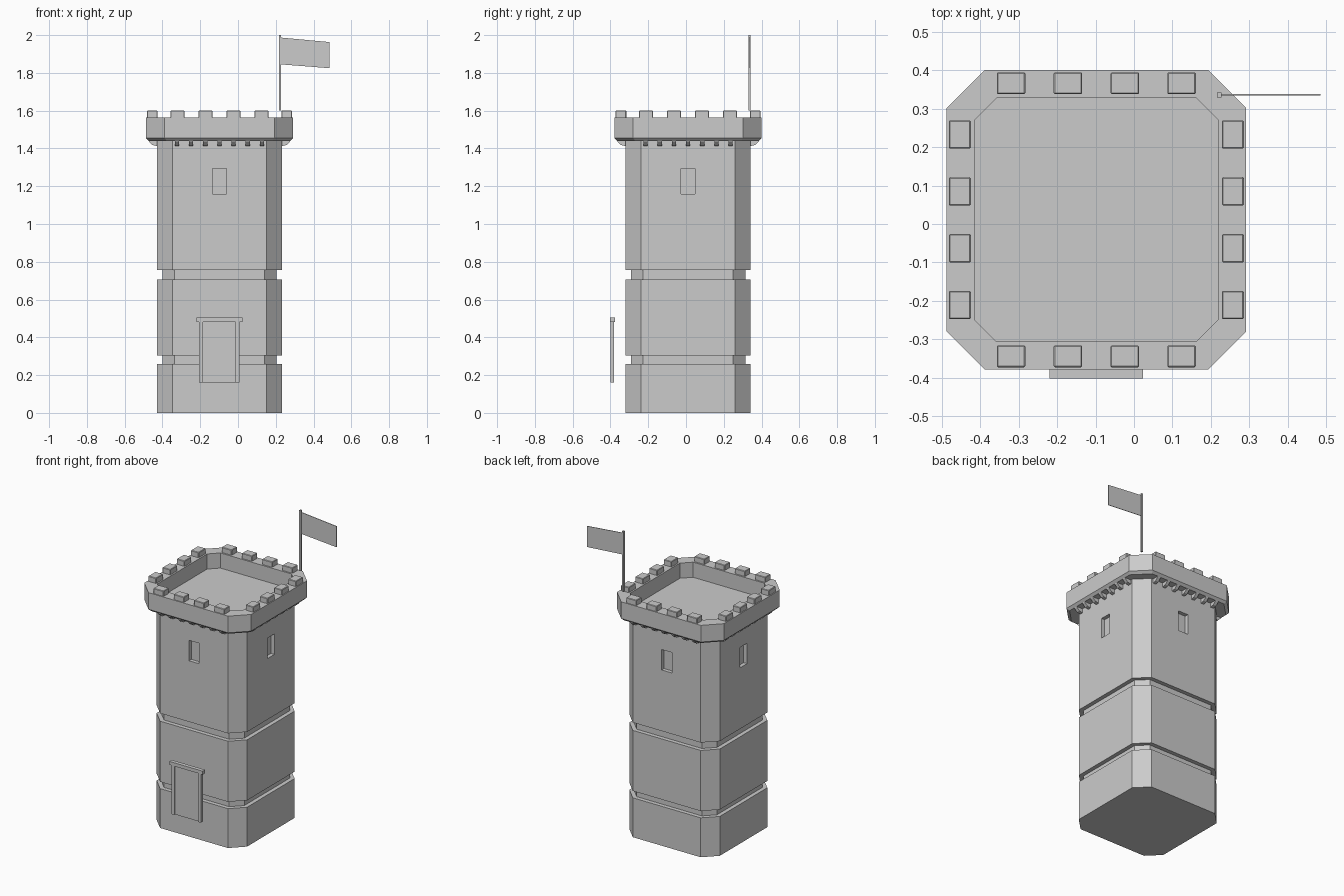
import bpy, bmesh
from math import pi
from mathutils import Matrix, Vector

cube = bpy.data.objects.get("Cube")
if cube:
    bpy.data.objects.remove(cube, do_unlink=True)

stone = bpy.data.materials.new("grey_stone")
stone.use_nodes = True
GREY = (0.6, 0.6, 0.6, 1)
stone.diffuse_color = GREY
stone.node_tree.nodes["Principled BSDF"].inputs["Base Color"].default_value = GREY

CX, CY = -0.098, 0.011          # tower axis
AXIS = Matrix.Translation((CX, CY, 0))


def finish(name, bm):
    bmesh.ops.recalc_face_normals(bm, faces=bm.faces)
    mesh = bpy.data.meshes.new(name)
    bm.to_mesh(mesh)
    bm.free()
    mesh.materials.append(stone)
    obj = bpy.data.objects.new(name, mesh)
    bpy.context.collection.objects.link(obj)
    return obj


def add_box(bm, lo, hi, mat=None):
    lo, hi = Vector(lo), Vector(hi)
    m = Matrix.Translation((lo + hi) / 2) @ Matrix.Diagonal((*(hi - lo), 1))
    bmesh.ops.create_cube(bm, size=1, matrix=(mat or Matrix()) @ m)


def box(name, lo, hi):
    bm = bmesh.new()
    add_box(bm, lo, hi)
    return finish(name, bm)


def prism(bm, points, offset):
    """Closed solid from a flat outline and an extrusion vector."""
    base = bm.faces.new([bm.verts.new(p) for p in points])
    ext = bmesh.ops.extrude_face_region(bm, geom=[base], use_keep_orig=True)
    bmesh.ops.translate(bm, vec=offset,
                        verts=[v for v in ext["geom"] if isinstance(v, bmesh.types.BMVert)])


def chamfered_stack(name, rings):
    """Square with cut corners lofted through (half width, half flat, z) rings."""
    bm = bmesh.new()
    loops = []
    for h, f, z in rings:
        outline = [(f, -h), (h, -f), (h, f), (f, h), (-f, h), (-h, f), (-h, -f), (-f, -h)]
        loops.append([bm.verts.new((CX + x, CY + y, z)) for x, y in outline])
    for a, b in zip(loops, loops[1:]):
        for i in range(8):
            j = (i + 1) % 8
            bm.faces.new((a[i], a[j], b[j], b[i]))
    bm.faces.new(loops[0])
    bm.faces.new(loops[-1])
    return finish(name, bm)


SIDES = [AXIS @ Matrix.Rotation(k * pi / 2, 4, "Z") for k in range(4)]

# Tower shaft with two grooves
WIDE, SLIM = (0.33, 0.248), (0.303, 0.238)
rings = []
for size, bottom, top in ((WIDE, 0, 0.26), (SLIM, 0.26, 0.305), (WIDE, 0.305, 0.705),
                          (SLIM, 0.705, 0.757), (WIDE, 0.757, 1.445)):
    rings += [(*size, bottom), (*size, top)]
shaft = chamfered_stack("tower_shaft", rings)

# Recessed window in each wall
bm = bmesh.new()
for side in SIDES:
    add_box(bm, (-0.037, -0.36, 1.16), (0.037, -0.305, 1.295), side)
cutter = finish("window_cutter", bm)
cutter.hide_render = True
cutter.hide_viewport = True
cutter.display_type = "WIRE"
cut = shaft.modifiers.new("windows", "BOOLEAN")
cut.operation = "DIFFERENCE"
cut.solver = "EXACT"
cut.object = cutter

# Parapet with sunken roof floor
chamfered_stack("parapet", [(0.375, 0.28, 1.44), (0.39, 0.291, 1.455), (0.39, 0.291, 1.565),
                            (0.317, 0.26, 1.565), (0.317, 0.26, 1.465)])

# Corbels under the overhang
bm = bmesh.new()
profile = [(0.32, 1.445), (0.376, 1.445), (0.374, 1.436), (0.355, 1.418), (0.32, 1.41)]
for side in SIDES:
    for i in range(-3, 4):
        x = i * 0.075
        prism(bm, [side @ Vector((x - 0.011, -d, z)) for d, z in profile],
              side.to_3x3() @ Vector((0.022, 0, 0)))
finish("corbels", bm)

# Battlements, four along each wall
bm = bmesh.new()
for side in SIDES:
    for i in range(4):
        x = (i - 1.5) * 0.148
        add_box(bm, (x - 0.037, -0.384, 1.56), (x + 0.037, -0.327, 1.6), side)
merlons = finish("merlons", bm)
bevel = merlons.modifiers.new("soft_edges", "BEVEL")
bevel.width = 0.003
bevel.segments = 1

# Door with posts and lintel, standing proud of the wall
box("door_panel", (-0.19, -0.392, 0.16), (-0.006, -0.383, 0.485))
box("door_post_right", (-0.207, -0.4, 0.16), (-0.185, -0.38, 0.485))
box("door_post_left", (-0.013, -0.4, 0.16), (0.009, -0.38, 0.485))
box("door_lintel", (-0.22, -0.402, 0.482), (0.023, -0.377, 0.505))

# Flagpole and flag
box("flagpole", (0.216, 0.33, 1.6), (0.228, 0.342, 2))
bm = bmesh.new()
prism(bm, [(0.226, 0.335, 1.845), (0.485, 0.335, 1.825), (0.485, 0.335, 1.963),
           (0.226, 0.335, 1.987)], (0, 0.004, 0))
finish("flag", bm)
